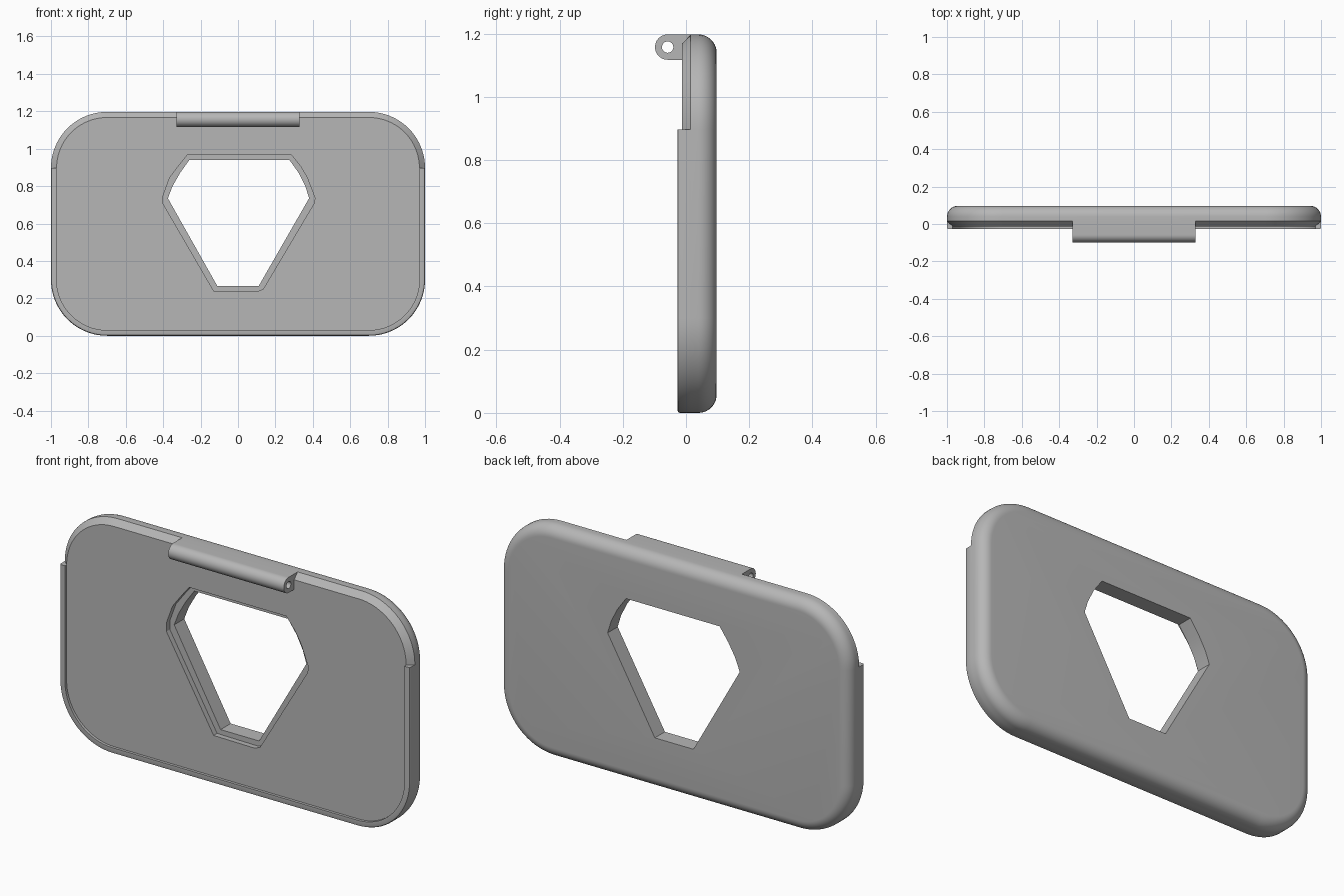
import bpy, bmesh
from math import sin, cos, pi, radians

if "Cube" in bpy.data.objects:
    bpy.data.objects.remove(bpy.data.objects["Cube"])

W, H, R = 1.0, 1.197, 0.3               # half width, height, corner radius
BACK, SEAM, FACE, LIP = 0.097, 0.015, -0.013, -0.027
INSET = 0.03

grey = bpy.data.materials.new("plain grey")
grey.use_nodes = True
grey.diffuse_color = (0.47, 0.47, 0.47, 1)
grey.node_tree.nodes["Principled BSDF"].inputs["Base Color"].default_value = grey.diffuse_color


def loft(name, rings):
    """Closed solid skinned through equal-length rings of points, capped at both ends."""
    bm = bmesh.new()
    rows = [[bm.verts.new(p) for p in ring] for ring in rings]
    n = len(rows[0])
    for a, b in zip(rows, rows[1:]):
        for i in range(n):
            j = (i + 1) % n
            bm.faces.new((a[i], a[j], b[j], b[i]))
    bm.faces.new(rows[0])
    bm.faces.new(rows[-1])
    bmesh.ops.recalc_face_normals(bm, faces=bm.faces)
    mesh = bpy.data.meshes.new(name)
    bm.to_mesh(mesh)
    bm.free()
    mesh.materials.append(grey)
    ob = bpy.data.objects.new(name, mesh)
    bpy.context.collection.objects.link(ob)
    return ob


def activate(ob):
    bpy.ops.object.select_all(action="DESELECT")
    ob.select_set(True)
    bpy.context.view_layer.objects.active = ob


def cut(ob, cutter):
    mod = ob.modifiers.new("cut", "BOOLEAN")
    mod.operation, mod.solver, mod.object = "DIFFERENCE", "EXACT", cutter
    activate(ob)
    bpy.ops.object.modifier_apply(modifier=mod.name)
    bpy.data.objects.remove(cutter)


def corner(sx, cz, start, off, steps=20):
    """Quarter arc in x-z, shrunk inwards by off."""
    angles = [start - pi / 2 * i / steps for i in range(steps + 1)]
    return [(sx * (W - R) + (R - off) * cos(a), cz + (R - off) * sin(a)) for a in angles]


def outline(off):
    return (corner(1, H - R, pi / 2, off) + corner(1, R, 0, off)
            + corner(-1, R, -pi / 2, off) + corner(-1, H - R, pi, off))


def ring(pts, y):
    return [(x, y, z) for x, z in pts]


# Panel: rounded back edge, straight side, chamfered front edge
fillet = 0.058
rings = []
for i in range(11):
    a = pi / 2 * i / 10
    rings.append(ring(outline(fillet * (1 - sin(a))), BACK - fillet * (1 - cos(a))))
rings += [ring(outline(0), SEAM), ring(outline(INSET), FACE)]
panel = loft("panel", rings)

# Opening through the panel, with a wider stepped recess at the front
opening = [(-0.26, 0.94), (0.275, 0.94), (0.325, 0.87), (0.36, 0.80), (0.38, 0.735),
           (0.11, 0.265), (-0.11, 0.265), (-0.375, 0.735), (-0.35, 0.80), (-0.31, 0.87)]
recess = [(-0.27, 0.967), (0.285, 0.967), (0.335, 0.905), (0.37, 0.845), (0.412, 0.735),
          (0.405, 0.705), (0.135, 0.25), (0.105, 0.237), (-0.13, 0.24), (-0.4, 0.705),
          (-0.4, 0.75), (-0.365, 0.845), (-0.32, 0.905)]
cut(panel, loft("opening_cutter", [ring(opening, -0.2), ring(opening, 0.2)]))
cut(panel, loft("recess_cutter", [ring(recess, -0.2), ring(recess, SEAM)]))

# Raised lip around the sides and bottom
section = [(0, SEAM), (0, LIP + 0.008), (0.003, LIP + 0.002), (0.008, LIP),
           (INSET, LIP), (INSET, FACE)]


def lip_path(off):
    return ([(W - off, H - R)] + corner(1, R, 0, off)
            + corner(-1, R, -pi / 2, off) + [(off - W, H - R)])


columns = [ring(lip_path(off), y) for off, y in section]
lip = loft("edge_lip", list(zip(*columns)))

# Hinge knuckle with a pin hole
HY, HZ, HR, HALF = -0.058, 1.157, 0.04, 0.33


def along_x(pts, half):
    return [[(x, y, z) for y, z in pts] for x in (-half, half)]


def arc(r, a0, a1, n):
    return [(HY + r * cos(a0 + (a1 - a0) * i / n), HZ + r * sin(a0 + (a1 - a0) * i / n))
            for i in range(n + 1)]


profile = arc(HR, pi / 2, 3 * pi / 2, 24) + [(SEAM, HZ - HR), (SEAM, HZ + HR)]
hinge = loft("hinge_knuckle", along_x(profile, HALF))
cut(hinge, loft("pin_cutter", along_x(arc(0.018, 0, 2 * pi, 24)[:-1], HALF + 0.1)))

for ob in (panel, lip, hinge):
    activate(ob)
    bpy.ops.object.shade_smooth_by_angle(angle=radians(28))
